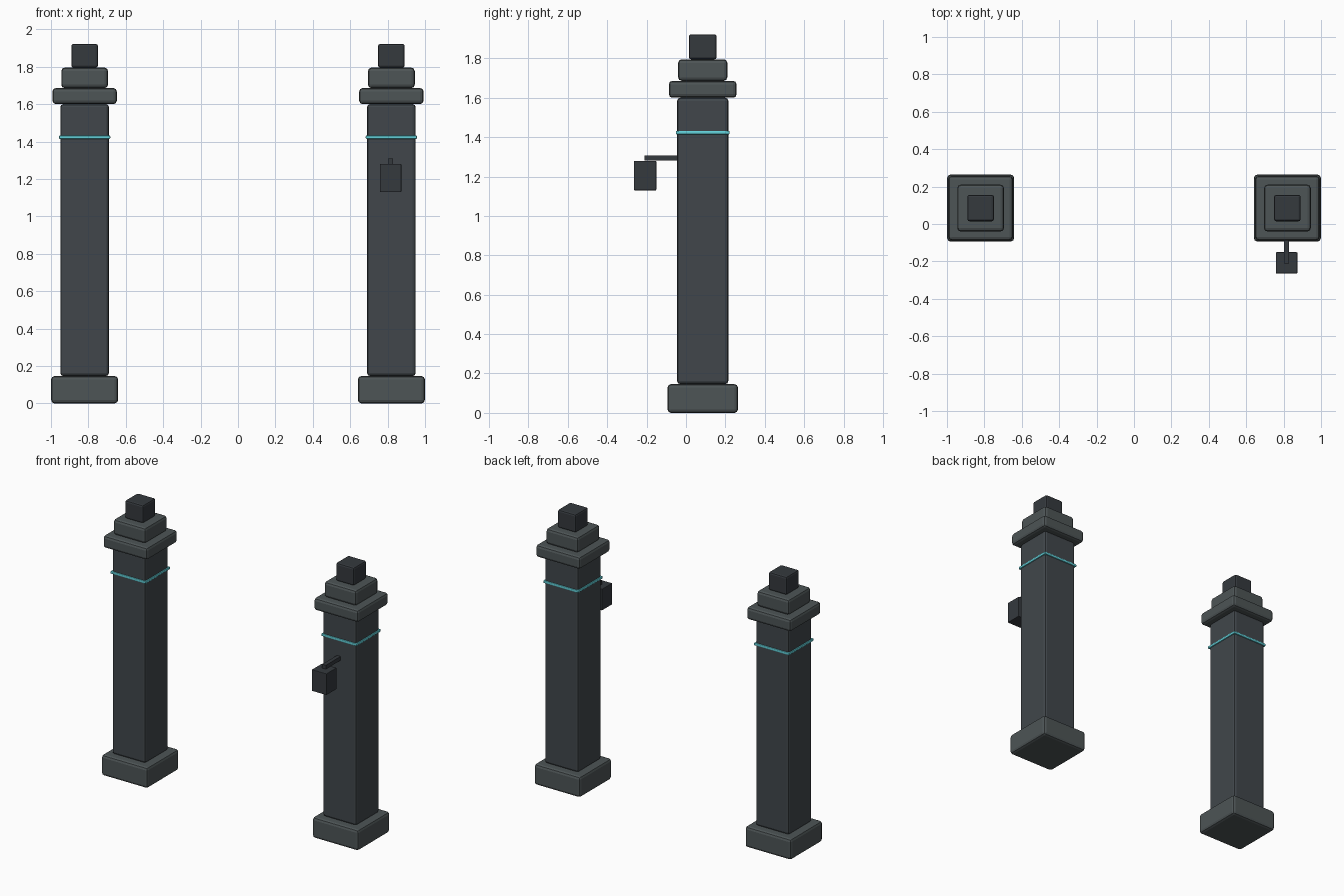
import bpy

if "Cube" in bpy.data.objects:
    bpy.data.objects.remove(bpy.data.objects["Cube"])


def material(name, rgb):
    m = bpy.data.materials.new(name)
    m.diffuse_color = (*rgb, 1)
    m.use_nodes = True
    m.node_tree.nodes["Principled BSDF"].inputs["Base Color"].default_value = m.diffuse_color
    return m


stone = material("stone_grey", (0.075, 0.09, 0.093))
dark = material("shaft_grey", (0.052, 0.062, 0.07))
iron = material("dark_iron", (0.035, 0.041, 0.048))
glow = material("cyan_trim", (0.12, 0.62, 0.68))


def box(name, x, y, z, mat, bevel=0.0):
    """Box from (min, max) ranges, with optional rounded edges."""
    bpy.ops.mesh.primitive_cube_add(size=1, location=[sum(r) / 2 for r in (x, y, z)])
    ob = bpy.context.object
    ob.name = name
    ob.scale = [r[1] - r[0] for r in (x, y, z)]
    bpy.ops.object.transform_apply(location=False, rotation=False, scale=True)
    ob.data.materials.append(mat)
    if bevel:
        b = ob.modifiers.new("rounded_edges", "BEVEL")
        b.width = bevel
        b.segments = 2
    return ob


# Stacked tiers of a gate post: name, half width, bottom, top, material, bevel
TIERS = [
    ("base", 0.179, 0.0, 0.146, stone, 0.018),
    ("shaft", 0.13, 0.146, 1.6, dark, 0.016),
    ("trim_band", 0.137, 1.414, 1.432, glow, 0.005),
    ("cap_slab", 0.172, 1.6, 1.686, stone, 0.018),
    ("cap_step", 0.125, 1.686, 1.795, stone, 0.018),
    ("finial", 0.071, 1.795, 1.922, iron, 0.012),
]
POST_X, POST_Y = 0.82, 0.085

for side, cx in (("left", -POST_X), ("right", POST_X)):
    for name, h, z0, z1, mat, bev in TIERS:
        box(f"{side}_{name}", (cx - h, cx + h), (POST_Y - h, POST_Y + h),
            (z0, z1), mat, bev)

# Hanging lantern on the front of the right post
LX = 0.816
box("lantern_arm", (LX - 0.014, LX + 0.014), (-0.21, -0.03), (1.281, 1.308), iron)
box("lantern_box", (LX - 0.057, LX + 0.057), (-0.264, -0.151), (1.13, 1.28), iron, 0.003)
